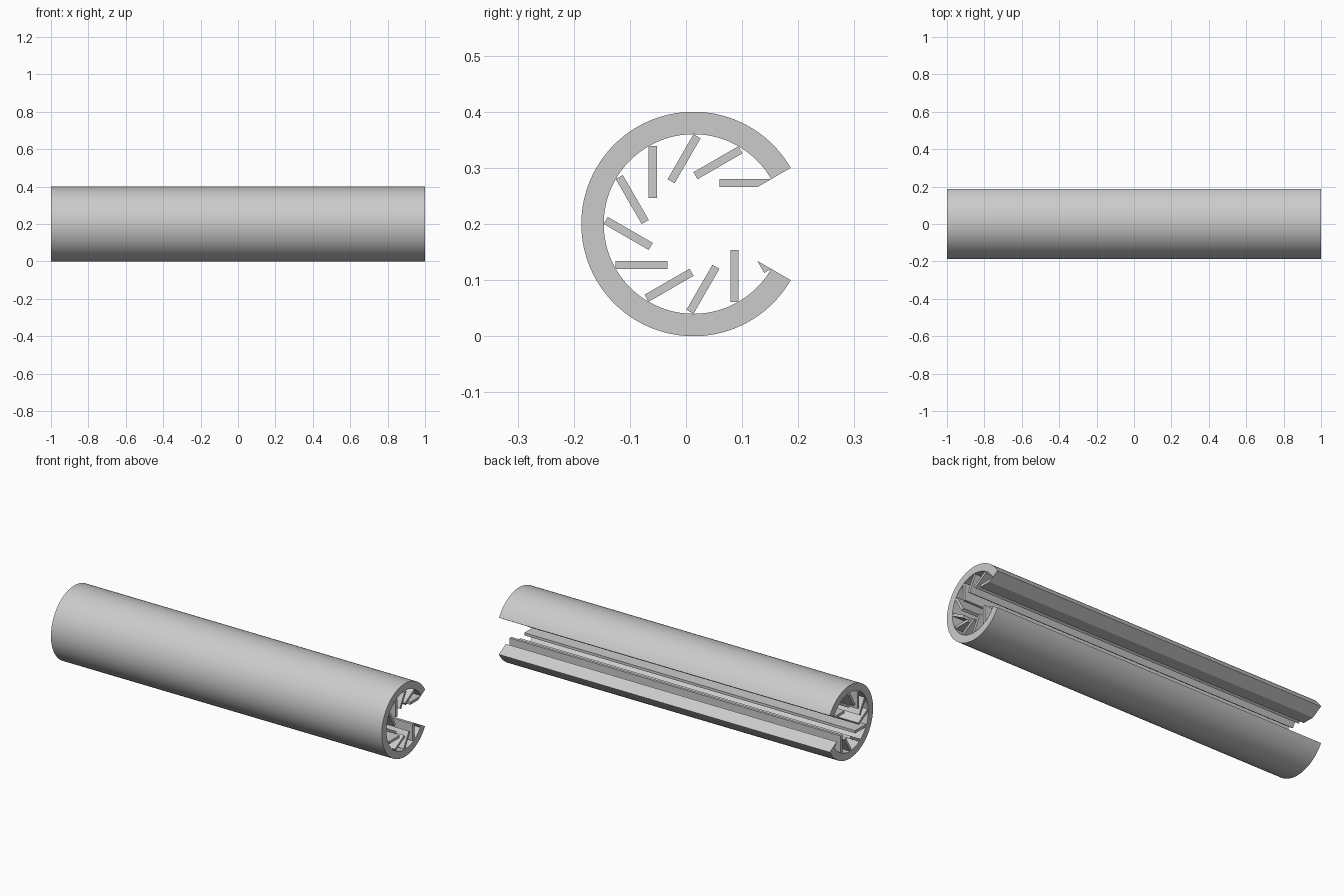
import bpy
import bmesh
from math import cos, sin, radians
from mathutils import Matrix, Vector

cube = bpy.data.objects.get("Cube")
if cube:
    bpy.data.objects.remove(cube, do_unlink=True)

OUTER, INNER = 0.2, 0.16        # shell radii
HALF_LENGTH = 1.0
SLOT = 30                       # half angle of the slot, which opens to +y
AXIS = Vector((0, OUTER * (1 - cos(radians(SLOT))) / 2, OUTER))

grey = bpy.data.materials.new("light_grey")
grey.use_nodes = True
grey.diffuse_color = (0.6, 0.6, 0.6, 1)
grey.node_tree.nodes["Principled BSDF"].inputs["Base Color"].default_value = grey.diffuse_color


def polar(radius, degrees):
    return radius * cos(radians(degrees)), radius * sin(radians(degrees))


def prism(name, outline, turn=0, keep_normal=None):
    """Extrude a (y, z) outline along x, after turning and trimming it."""
    bm = bmesh.new()
    bm.faces.new([bm.verts.new((-HALF_LENGTH, y, z)) for y, z in outline])
    bm.transform(Matrix.Rotation(radians(turn), 4, 'X'))
    if keep_normal:
        bmesh.ops.bisect_plane(bm, geom=bm.verts[:] + bm.edges[:] + bm.faces[:],
                               plane_co=(0, 0, 0), plane_no=keep_normal, clear_inner=True)
    sweep = bmesh.ops.extrude_face_region(bm, geom=bm.faces[:], use_keep_orig=True)
    moved = [v for v in sweep["geom"] if isinstance(v, bmesh.types.BMVert)]
    bmesh.ops.translate(bm, verts=moved, vec=(2 * HALF_LENGTH, 0, 0))
    bmesh.ops.recalc_face_normals(bm, faces=bm.faces[:])
    mesh = bpy.data.meshes.new(name)
    bm.to_mesh(mesh)
    bm.free()
    mesh.materials.append(grey)
    obj = bpy.data.objects.new(name, mesh)
    obj.location = AXIS
    bpy.context.collection.objects.link(obj)
    return obj


# Slotted tube shell
angles = range(SLOT, 361 - SLOT, 3)
shell = prism("slotted_shell", [polar(OUTER, a) for a in angles]
              + [polar(INNER, a) for a in reversed(angles)])
bpy.ops.object.select_all(action='DESELECT')
shell.select_set(True)
bpy.context.view_layer.objects.active = shell
bpy.ops.object.shade_smooth_by_angle(angle=radians(30))

# Slanted inner fins, each hung from the shell by one corner
fin = [(-0.08, 0.046), (-0.0655, 0.046), (-0.0655, 0.1386), (-0.08, 0.1386)]
for i in range(-2, 7):
    prism(f"fin_{i + 3}", fin, 30 * i)

# Fins trimmed by the two sides of the slot
s, c = sin(radians(SLOT)), cos(radians(SLOT))
prism("upper_trimmed_fin", fin, -90, (0, -s, c))
prism("lower_trimmed_fin", fin, -150, (0, -s, -c))
